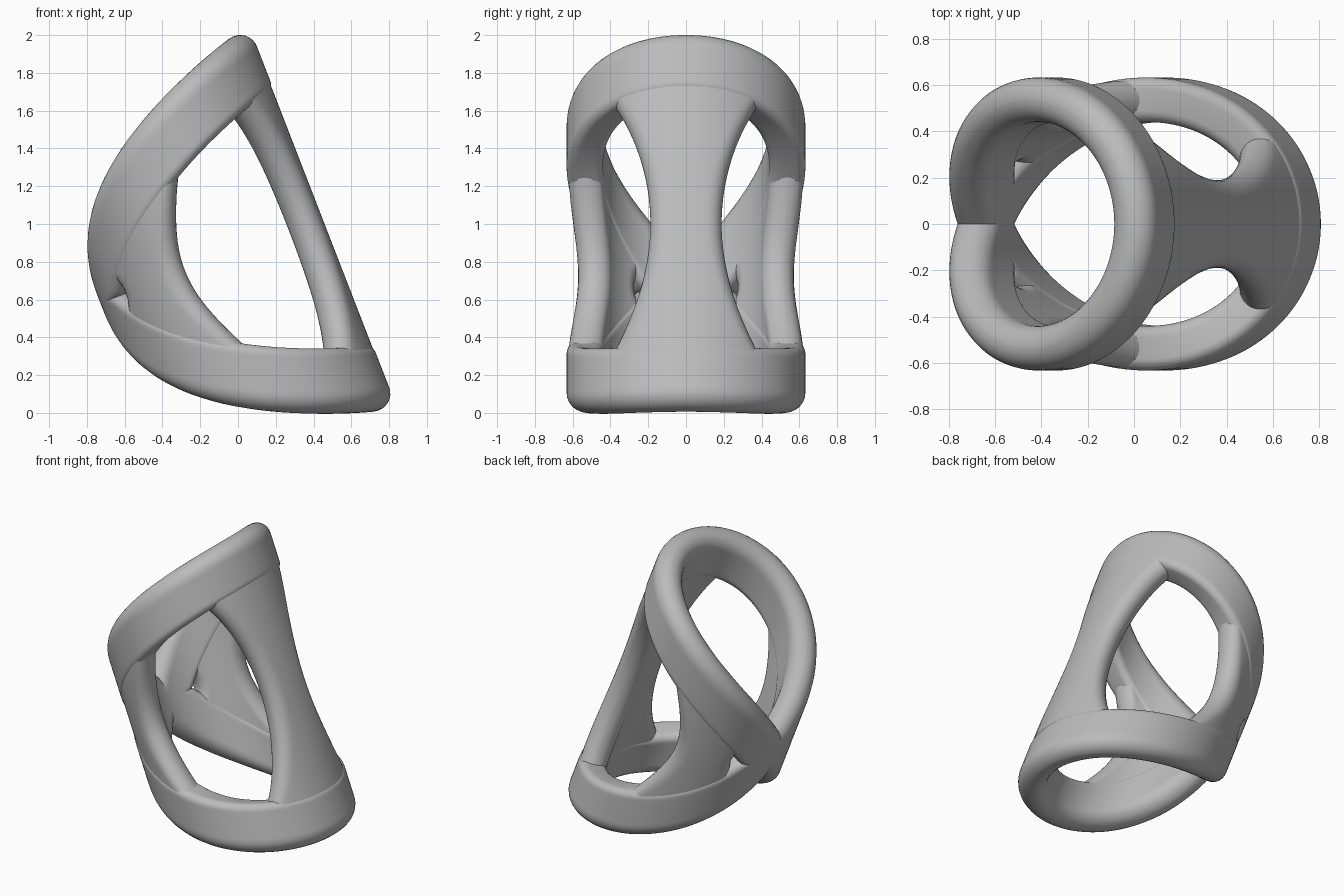
import bpy, bmesh
from math import sin, cos, pi, radians, sqrt

if "Cube" in bpy.data.objects:
    bpy.data.objects.remove(bpy.data.objects["Cube"])

TILT = radians(21.2)     # lean of the cylinder axis
OFFSET, LIFT = 0.163, 0.805
INNER, OUTER = 0.44, 0.632
MID = (INNER + OUTER) / 2

grey = bpy.data.materials.new("plain grey")
grey.use_nodes = True
grey.diffuse_color = (0.5, 0.5, 0.5, 1)
grey.node_tree.nodes["Principled BSDF"].inputs["Base Color"].default_value = (0.5, 0.5, 0.5, 1)


def place(theta, r, h):
    """Cylinder coordinates to the tilted model."""
    u, w = OFFSET + r * cos(theta), LIFT + h
    return (u * cos(TILT) - w * sin(TILT), r * sin(theta), u * sin(TILT) + w * cos(TILT))


def rim(theta):
    """Crest height, slope factor and width of a band at an angle."""
    t = min(abs(theta), 2 * pi - abs(theta)) / pi
    slope = 0.87 * 2.1 * t ** 1.1 / (pi * MID)
    stretch = sqrt(1 + slope ** 2)
    return 1.062 - 0.87 * t ** 2.1, stretch, 0.342 * stretch


def rounded_section(half, lo, hi, radii, stretch, steps=7, flat=14):
    """Rounded rectangle: pairs of (radius, offset) with offset from -half to half."""
    pts = []
    corners = ((hi, -1, 1), (hi, 1, 1), (lo, 1, -1), (lo, -1, -1))
    for n, (r, side, out) in enumerate(corners):
        rad = radii[side > 0]
        cap = min(rad * stretch, half * 0.95)
        for i in range(steps + 1):
            f = i / steps if n % 2 else 1 - i / steps
            a = f * pi / 2
            pts.append((r - out * rad * (1 - cos(a)), side * (half - cap * (1 - sin(a)))))
    # Split the two long sides so they can follow the cylinder
    result = []
    for i, (r, o) in enumerate(pts):
        result.append((r, o))
        if i in (steps, 3 * steps + 2):
            end = pts[i + 1][1]
            result += [(r, o + (end - o) * k / flat) for k in range(1, flat)]
    return result


def loft(name, rings, closed):
    """Skin a list of point rings into one smooth object."""
    bm = bmesh.new()
    rows = [[bm.verts.new(p) for p in ring] for ring in rings]
    size = len(rows[0])
    for k in range(len(rows) if closed else len(rows) - 1):
        a, b = rows[k], rows[(k + 1) % len(rows)]
        for i in range(size):
            j = (i + 1) % size
            bm.faces.new((a[i], a[j], b[j], b[i]))
    if not closed:
        bm.faces.new(rows[0])
        bm.faces.new(rows[-1])
    bmesh.ops.remove_doubles(bm, verts=bm.verts, dist=0.0001)
    bmesh.ops.recalc_face_normals(bm, faces=bm.faces)
    mesh = bpy.data.meshes.new(name)
    bm.to_mesh(mesh)
    bm.free()
    mesh.materials.append(grey)
    obj = bpy.data.objects.new(name, mesh)
    bpy.context.collection.objects.link(obj)
    bpy.ops.object.select_all(action="DESELECT")
    obj.select_set(True)
    bpy.context.view_layer.objects.active = obj
    bpy.ops.object.shade_smooth_by_angle(angle=radians(35))


def band(name, sign, count=144):
    """Sloping ring, cut off flat where it meets its mirror twin."""
    rings = []
    for k in range(count):
        theta = 2 * pi * k / count
        top, stretch, width = rim(theta)
        section = rounded_section(width / 2, INNER, OUTER, (0.05, 0.094), stretch)
        rings.append([place(theta, r, sign * max(0, top - width / 2 + o)) for r, o in section])
    loft(name, rings, True)


def strut(name, centre, count=48):
    """Waisted strut that ends inside both bands."""
    rings = []
    for k in range(count + 1):
        s = 2 * k / count - 1
        half = radians(20 + 32 * s * s)
        section = rounded_section(half * MID, INNER + 0.006, OUTER - 0.006, (0.088, 0.088), 1)
        ring = []
        for r, o in section:
            theta = centre + o / MID
            top, stretch, width = rim(theta)
            ring.append(place(theta, r, s * max(0.1, top - width / 2)))
        rings.append(ring)
    loft(name, rings, False)


# Rings
band("upper_ring", 1)
band("lower_ring", -1)

# Three struts around the axis
for label, angle in (("side_strut", 0), ("back_strut", 127), ("front_strut", -127)):
    strut(label, radians(angle))
